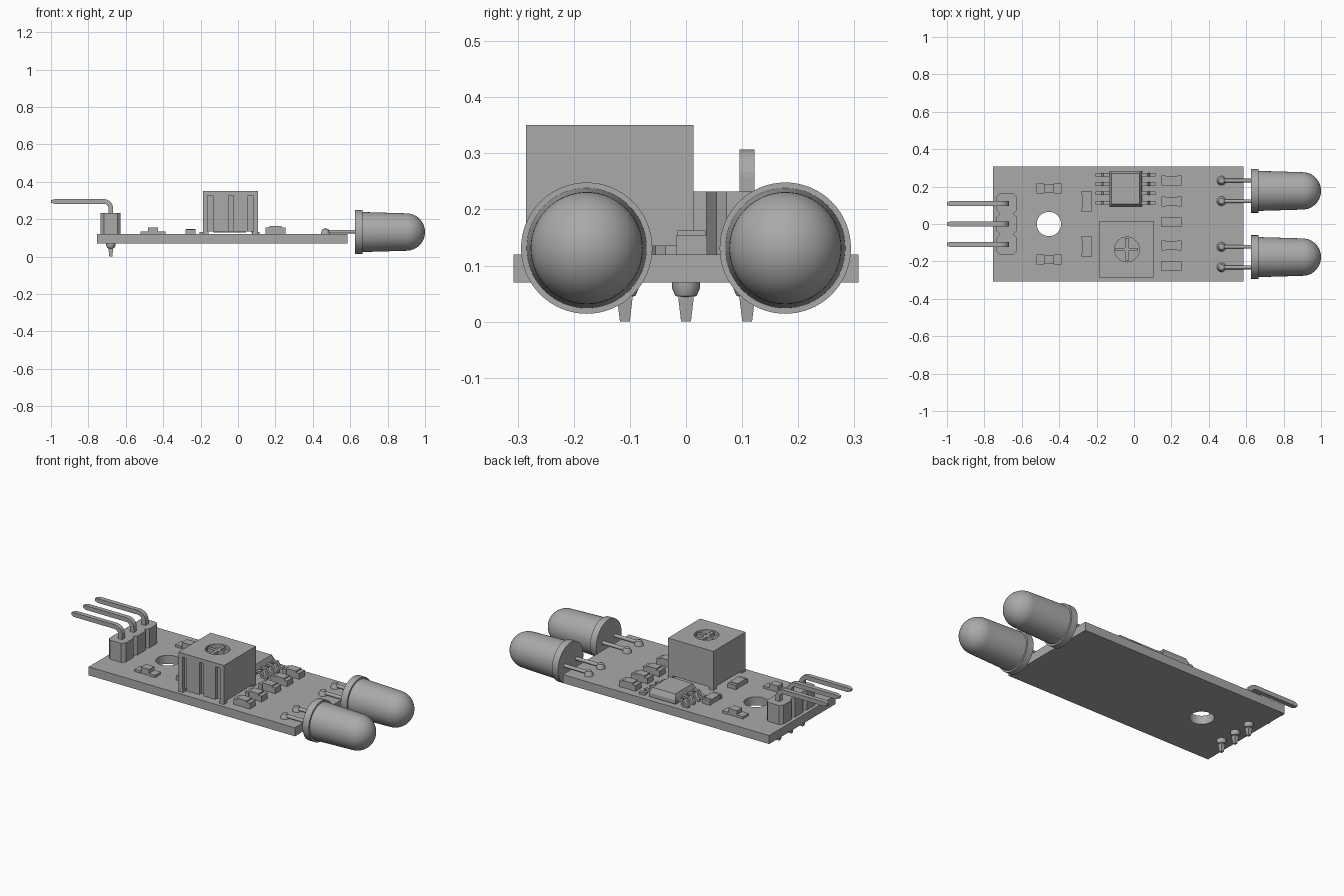
import bpy, bmesh
from math import pi, sin, cos
from mathutils import Matrix

cube = bpy.data.objects.get("Cube")
if cube:
    bpy.data.objects.remove(cube)

grey = bpy.data.materials.new("plain grey")
grey.use_nodes = True
GREY = (0.4, 0.4, 0.4, 1)
grey.diffuse_color = GREY
grey.node_tree.nodes["Principled BSDF"].inputs["Base Color"].default_value = GREY


def finish(name, bm, smooth=False):
    bmesh.ops.recalc_face_normals(bm, faces=bm.faces)
    mesh = bpy.data.meshes.new(name)
    bm.to_mesh(mesh)
    bm.free()
    mesh.materials.append(grey)
    ob = bpy.data.objects.new(name, mesh)
    bpy.context.collection.objects.link(ob)
    if smooth:
        bpy.ops.object.select_all(action='DESELECT')
        ob.select_set(True)
        bpy.context.view_layer.objects.active = ob
        bpy.ops.object.shade_smooth_by_angle(angle=0.6)
    return ob


def add_box(bm, x, y, z, top=1.0):
    """Box from (lo, hi) ranges; top scales the upper face."""
    m = Matrix.LocRotScale(
        (sum(x) / 2, sum(y) / 2, sum(z) / 2), None,
        (x[1] - x[0], y[1] - y[0], z[1] - z[0]))
    for v in bmesh.ops.create_cube(bm, size=1)["verts"]:
        if v.co.z > 0:
            v.co.x *= top
            v.co.y *= top
        v.co = m @ v.co


def add_prism(bm, pts, axis, lo, hi):
    """Extrude an outline along y (points are x, z) or z (points are x, y)."""
    place = (lambda a, b, t: (a, t, b)) if axis == 'y' else (lambda a, b, t: (a, b, t))
    face = bm.faces.new([bm.verts.new(place(a, b, lo)) for a, b in pts])
    geo = bmesh.ops.extrude_face_region(bm, geom=[face])["geom"]
    move = (0, hi - lo, 0) if axis == 'y' else (0, 0, hi - lo)
    bmesh.ops.translate(bm, verts=[v for v in geo if isinstance(v, bmesh.types.BMVert)], vec=move)


def add_lathe(bm, profile, centre, axis, n=48):
    """Revolve (radius, distance) points around x or z."""
    rings = []
    cx, cy, cz = centre
    for r, d in profile:
        ring = []
        for i in range(n if r > 0 else 1):
            a, b = r * cos(2 * pi * i / n), r * sin(2 * pi * i / n)
            co = (cx + d, cy + a, cz + b) if axis == 'x' else (cx + a, cy + b, cz + d)
            ring.append(bm.verts.new(co))
        rings.append(ring)
    for p, q in zip(rings, rings[1:]):
        for i in range(n):
            j = (i + 1) % n
            vs = [p[i % len(p)], p[j % len(p)], q[j % len(q)], q[i % len(q)]]
            bm.faces.new(list(dict.fromkeys(vs)))


def cut(ob, bm):
    cutter = finish("cutter", bm)
    cutter.hide_render = True
    mod = ob.modifiers.new("cut", 'BOOLEAN')
    mod.operation, mod.solver, mod.object = 'DIFFERENCE', 'EXACT', cutter
    bpy.context.view_layer.objects.active = ob
    bpy.ops.object.modifier_apply(modifier=mod.name)
    bpy.data.objects.remove(cutter)


TOP = 0.12

# Circuit board with a mounting hole
bm = bmesh.new()
add_box(bm, (-0.755, 0.585), (-0.307, 0.307), (0.07, TOP))
board = finish("board", bm)
bm = bmesh.new()
add_lathe(bm, [(0, 0), (0.065, 0), (0.065, 0.2), (0, 0.2)], (-0.455, 0, 0), 'z')
cut(board, bm)

# Bulbs lying past the board edge, with their leads and solder beads
for side, label in ((1, "left"), (-1, "right")):
    y = side * 0.177
    bm = bmesh.new()
    dome = [(0.1 * cos(t * pi / 24), 0.9 + 0.1 * sin(t * pi / 24)) for t in range(12)]
    add_lathe(bm, [(0, 0.625), (0.117, 0.625), (0.117, 0.665), (0.107, 0.665)]
              + dome + [(0, 1.0)], (0, y, 0.131), 'x', 64)
    finish("bulb_" + label, bm, True)
    bm = bmesh.new()
    for off in (-0.055, 0.055):
        add_lathe(bm, [(0, 0.465), (0.01, 0.465), (0.01, 0.63), (0, 0.63)],
                  (0, y + off, 0.133), 'x', 16)
        add_lathe(bm, [(0, 0), (0.025, 0), (0.022, 0.012), (0.015, 0.026), (0, 0.031)],
                  (0.468, y + off, TOP), 'z', 20)
    finish("bulb_leads_" + label, bm, True)

# Pin header block: three octagonal cells in a row
bm = bmesh.new()
c, x0, x1 = 0.018, -0.735, -0.627
right_edge, left_edge = [], []
for y in (-0.109, 0, 0.109):
    for dy, inset in ((-0.0545, c), (-0.0365, 0), (0.0365, 0), (0.0545, c)):
        if dy < 0 and inset and y > -0.1:
            continue
        right_edge.append((x1 - inset, y + dy))
        left_edge.append((x0 + inset, y + dy))
add_prism(bm, right_edge + left_edge[::-1], 'z', TOP, 0.232)
finish("header_block", bm)

# Bent pins and solder blobs below the board
px, w, zt = -0.68, 0.0125, 0.307
outer, inner = [], []
for i in range(9):
    a = i * pi / 16
    outer.append((px + w - 0.05 + 0.05 * cos(a), zt - 0.05 + 0.05 * sin(a)))
    inner.append((px + w - 0.05 + 0.025 * cos(a), zt - 0.05 + 0.025 * sin(a)))
outline = ([(px + 0.008, 0), (px + w, 0.04)] + outer + [(-0.98, zt), (-1, zt - 0.006),
           (-1, zt - 0.019), (-0.98, zt - 0.025)] + inner[::-1]
           + [(px - w, 0.04), (px - 0.008, 0)])
for y, label in ((-0.109, "right"), (0, "middle"), (0.109, "left")):
    bm = bmesh.new()
    add_prism(bm, outline, 'y', y - 0.0135, y + 0.0135)
    for v in bm.verts:
        if v.co.z < 0.01 or v.co.x < -0.99:
            v.co.y = y + (v.co.y - y) * 0.65
    finish("pin_" + label, bm)
    bm = bmesh.new()
    add_lathe(bm, [(0, 0.07), (0.025, 0.07), (0.025, 0.06), (0.019, 0.046), (0, 0.04)],
              (px, y, 0), 'z', 24)
    finish("solder_" + label, bm, True)

# Trimmer box: grooved front, round dial recess on top, corner feet
bm = bmesh.new()
add_box(bm, (-0.187, 0.108), (-0.285, 0.013), (0.135, 0.35))
trimmer = finish("trimmer_box", bm)
bm = bmesh.new()
for x in (-0.148, -0.038, 0.068):
    add_box(bm, (x - 0.014, x + 0.014), (-0.3, -0.265), (0.1, 0.327))
add_lathe(bm, [(0, 0.325), (0.066, 0.325), (0.066, 0.4), (0, 0.4)], (-0.038, -0.136, 0), 'z')
cut(trimmer, bm)
bm = bmesh.new()
for x in (-0.187, 0.078):
    for y in (-0.285, -0.017):
        add_box(bm, (x, x + 0.03), (y, y + 0.03), (TOP, 0.135))
finish("trimmer_feet", bm)
bm = bmesh.new()
for hx, hy in ((0.06, 0.009), (0.009, 0.06)):
    add_box(bm, (-0.038 - hx, -0.038 + hx), (-0.136 - hy, -0.136 + hy), (0.32, 0.345))
finish("trimmer_dial_cross", bm)

# Eight-legged chip
bm = bmesh.new()
add_box(bm, (-0.132, 0.042), (0.094, 0.284), (0.128, 0.15))
add_box(bm, (-0.132, 0.042), (0.094, 0.284), (0.15, 0.18), 0.86)
finish("chip_body", bm)
bm = bmesh.new()
leg = [(0.08, 0.155), (0.118, 0.155), (0.13, 0.132), (0.16, 0.132),
       (0.16, TOP), (0.122, TOP), (0.11, 0.143), (0.08, 0.143)]
for y in (0.114, 0.164, 0.214, 0.264):
    for s in (-1, 1):
        add_prism(bm, [(-0.045 + s * a, b) for a, b in leg], 'y', y - 0.01, y + 0.01)
finish("chip_legs", bm)


# Small surface parts: a body between two end caps
def small_part(name, x, y, length, width, cap_h, body_h, cap, turned=False):
    bm = bmesh.new()
    h, k = length / 2, length / 2 - cap
    for u, v, top in (((-h, -k), width, cap_h), ((k, h), width, cap_h), ((-k, k), width * 0.92, body_h)):
        r = (-v / 2, v / 2)
        a, b = (r, u) if turned else (u, r)
        add_box(bm, (x + a[0], x + a[1]), (y + b[0], y + b[1]), (TOP, TOP + top))
    finish(name, bm)


for i, y in enumerate((0.232, 0.12, 0.01, -0.115, -0.225)):
    small_part("resistor_%d" % (i + 1), 0.2, y, 0.107, 0.054, 0.034, 0.042, 0.022)
for s, label in ((1, "left"), (-1, "right")):
    small_part("side_resistor_" + label, -0.253, s * 0.12, 0.112, 0.054, 0.024, 0.028, 0.018, True)
    small_part("indicator_" + label, -0.454, s * 0.19, 0.134, 0.052, 0.014, 0.036, 0.04)
